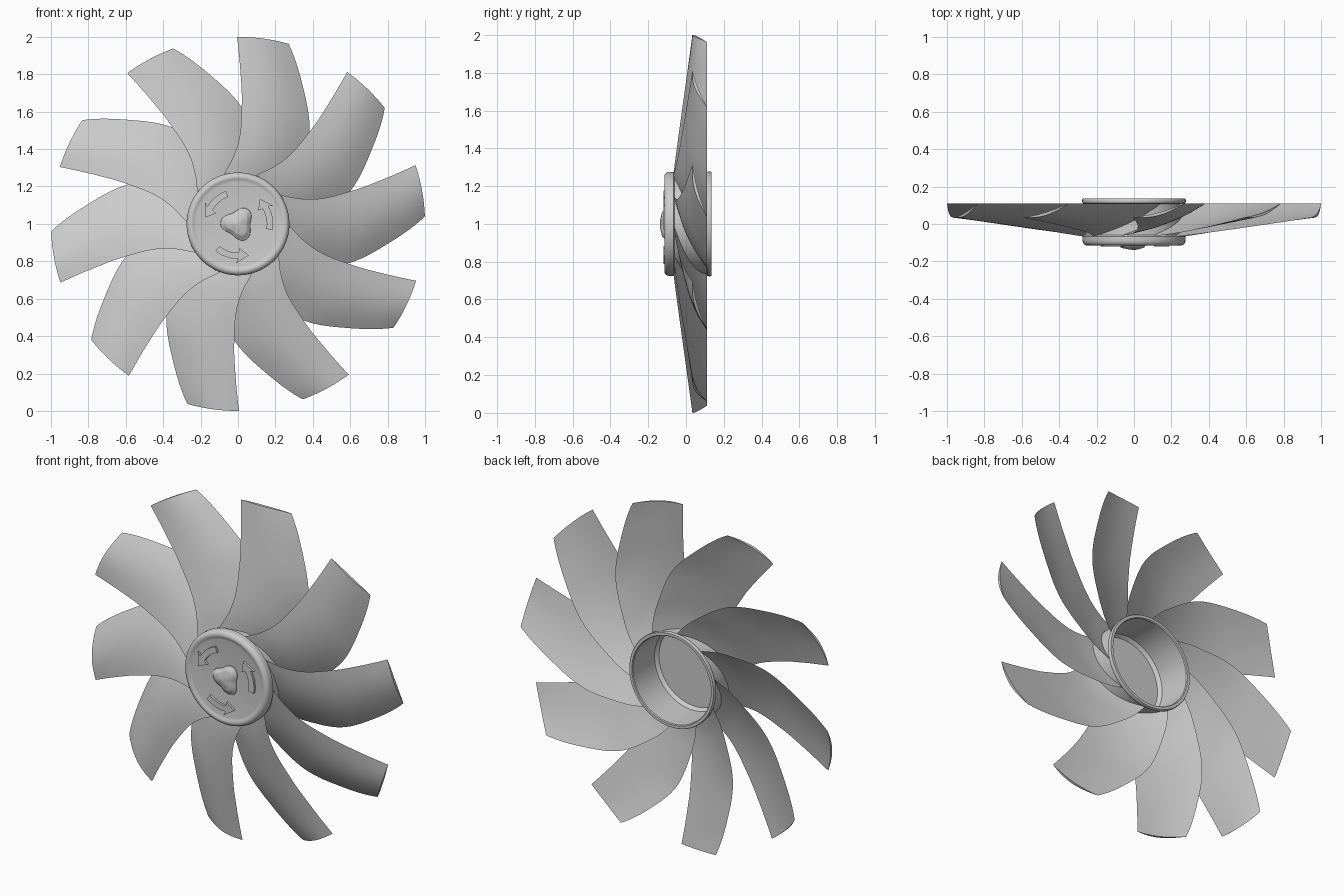
import bpy, bmesh
from math import sin, cos, pi, radians, sqrt

if "Cube" in bpy.data.objects:
    bpy.data.objects.remove(bpy.data.objects["Cube"])

CENTRE = (0, 0, 1)
BLADES = 10


def finish(bm, name, angle=35):
    """Turn a bmesh into a smooth-shaded object placed on the fan axis."""
    bmesh.ops.remove_doubles(bm, verts=bm.verts, dist=1e-5)
    bmesh.ops.recalc_face_normals(bm, faces=bm.faces)
    me = bpy.data.meshes.new(name)
    bm.to_mesh(me)
    bm.free()
    ob = bpy.data.objects.new(name, me)
    bpy.context.collection.objects.link(ob)
    ob.location = CENTRE
    bpy.ops.object.select_all(action='DESELECT')
    ob.select_set(True)
    bpy.context.view_layer.objects.active = ob
    bpy.ops.object.shade_smooth_by_angle(angle=radians(angle))
    return ob


def repeat(ob, count):
    """Copy an object around the fan axis."""
    for i in range(1, count):
        c = ob.copy()
        c.name = f"{ob.name}_{i + 1}"
        c.rotation_euler = (0, 2 * pi * i / count, 0)
        bpy.context.collection.objects.link(c)


def lathe(name, pts, n=96, shape=lambda a: 1.0):
    """Revolve (radius, y) points around y; shape() bends the circle."""
    bm = bmesh.new()
    rings = []
    for r, y in pts:
        rings.append([bm.verts.new((r * shape(a) * cos(a), y, r * shape(a) * sin(a)))
                      for a in (2 * pi * k / n for k in range(n))])
    for p, q in zip(rings, rings[1:]):
        for k in range(n):
            j = (k + 1) % n
            bm.faces.new((p[k], p[j], q[j], q[k]))
    bmesh.ops.dissolve_degenerate(bm, dist=1e-6, edges=bm.edges)
    return finish(bm, name)


def curve(pts, x):
    """Smooth interpolation through (x, value) points."""
    n = len(pts)

    def slope(i):
        a, b = pts[max(i - 1, 0)], pts[min(i + 1, n - 1)]
        return (b[1] - a[1]) / (b[0] - a[0])
    i = 0
    while i < n - 2 and x > pts[i + 1][0]:
        i += 1
    (x0, y0), (x1, y1) = pts[i], pts[i + 1]
    h = x1 - x0
    s = (x - x0) / h
    return ((2*s**3 - 3*s**2 + 1) * y0 + (s**3 - 2*s**2 + s) * h * slope(i)
            + (3*s**2 - 2*s**3) * y1 + (s**3 - s**2) * h * slope(i + 1))


# Blade: angles of front and rear edge by radius, arched thin section
FRONT_EDGE = [(.25, 111), (.285, 104), (.35, 94.8), (.455, 89.2), (.64, 88.2), (.8, 89), (1, 90.3)]
REAR_EDGE = [(.25, 19), (.32, 28), (.45, 41), (.636, 53), (.8, 64), (1, 74.3)]
NR, NT = 30, 16
bm = bmesh.new()
loops = []
for i in range(NR + 1):
    r = .262 + (1 - .262) * i / NR
    a0, a1 = curve(FRONT_EDGE, r), curve(REAR_EDGE, r)
    y0 = -.066 + (r - .275) / .725 * .1

    def point(t, arch):
        a = radians(a0 + (a1 - a0) * t)
        y = y0 + (.11 - y0) * t - arch * sin(pi * t)
        return bm.verts.new((r * cos(a), y, r * sin(a)))
    loops.append([point(k / NT, .026) for k in range(NT + 1)]
                 + [point(k / NT, .010) for k in range(NT - 1, 0, -1)])
m = 2 * NT
for p, q in zip(loops, loops[1:]):
    for k in range(m):
        j = (k + 1) % m
        bm.faces.new((p[k], p[j], q[j], q[k]))
for s in (loops[0], loops[-1]):
    for k in range(NT):
        quad = [s[k], s[k + 1], s[(m - k - 1) % m], s[(m - k) % m]]
        bm.faces.new(list(dict.fromkeys(quad)))
repeat(finish(bm, "blade", 40), BLADES)

# Hub: hollow cup with rounded front rim and open back
lathe("hub", [
    (0, -.107), (.225, -.107), (.235, -.109), (.243, -.114), (.252, -.115),
    (.262, -.112), (.270, -.105), (.274, -.095), (.275, -.085), (.275, -.066),
    (.266, -.060), (.266, .108), (.275, .112), (.277, .118), (.277, .130),
    (.274, .135), (.258, .135), (.254, .130), (.250, -.065), (.235, -.085), (0, -.085)])

# Centre boss: rounded triangle with a domed middle
lathe("centre_boss", [
    (.092, -.106), (.090, -.110), (.084, -.113), (.078, -.116), (.070, -.125),
    (.060, -.129), (.048, -.131), (.036, -.134), (.022, -.137), (.010, -.138), (0, -.138)],
    n=72, shape=lambda a: .87 + .16 * cos(3 * (a - radians(56))))

# Rotation arrows: three raised curved arrows around the boss
outline = [(.188, -10 + 40 * k / 8) for k in range(9)]
outline += [(.212, 27), (.178, 49), (.130, 34)]
outline += [(.154, 31 - 41 * k / 8) for k in range(9)]
bm = bmesh.new()
face = bm.faces.new([bm.verts.new((r * cos(radians(a)), -.100, r * sin(radians(a))))
                     for r, a in outline])
ext = bmesh.ops.extrude_face_region(bm, geom=[face])
top = [g for g in ext["geom"] if isinstance(g, bmesh.types.BMVert)]
bmesh.ops.translate(bm, verts=top, vec=(0, -.020, 0))
bmesh.ops.recalc_face_normals(bm, faces=bm.faces)
repeat(finish(bm, "rotation_arrow", 30), 3)
